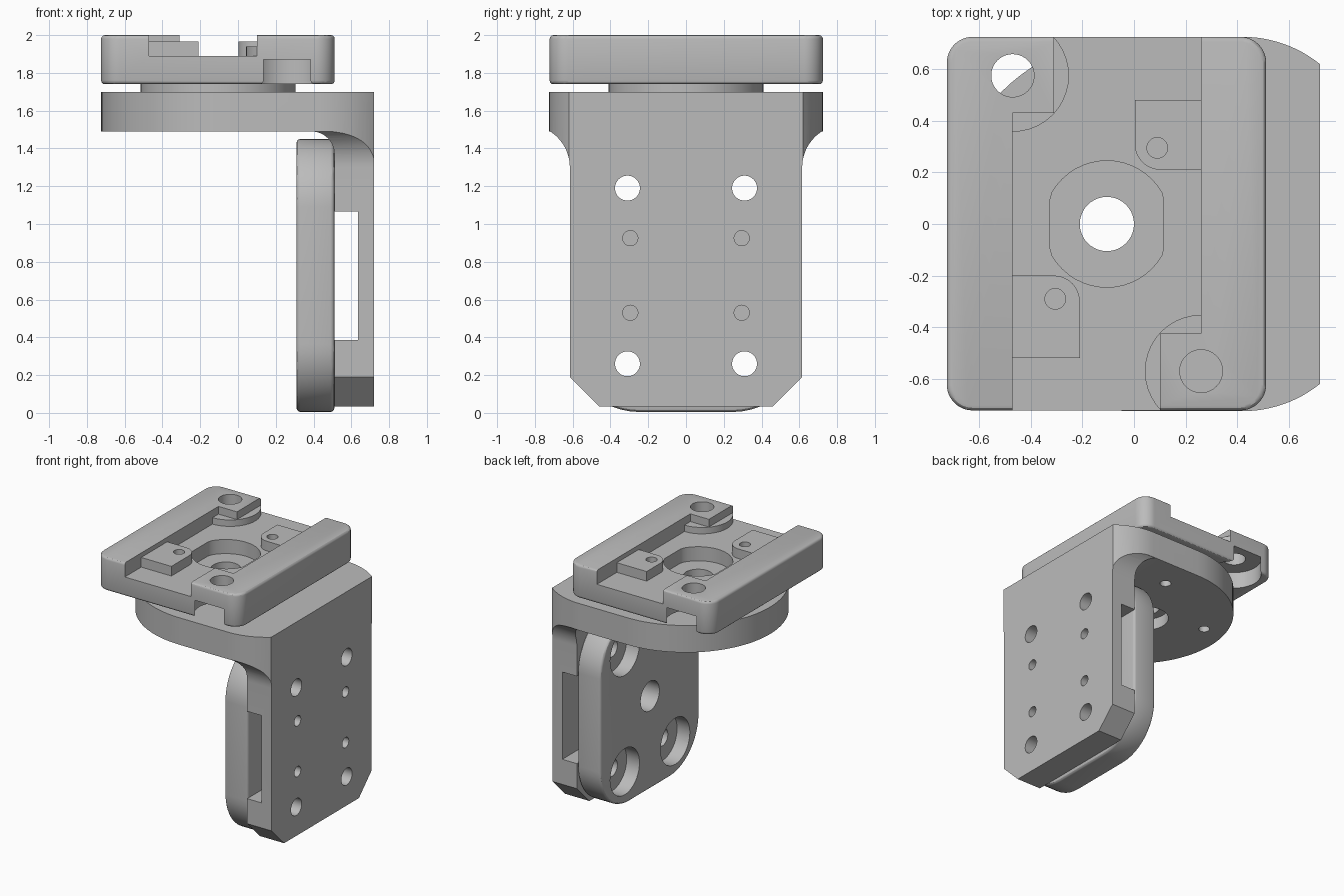
import bpy, bmesh, math

cube = bpy.data.objects.get("Cube")
if cube:
    bpy.data.objects.remove(cube, do_unlink=True)

metal = bpy.data.materials.new("grey metal")
metal.use_nodes = True
GREY = (0.5, 0.5, 0.5, 1)
metal.diffuse_color = GREY
metal.node_tree.nodes["Principled BSDF"].inputs["Base Color"].default_value = GREY


def arc(cu, cv, r, a0, a1, n=12):
    """Points on an arc, angles in degrees."""
    angles = [math.radians(a0 + (a1 - a0) * i / n) for i in range(n + 1)]
    return [(cu + r * math.cos(a), cv + r * math.sin(a)) for a in angles]


def circle(cu, cv, r, n=40):
    return arc(cu, cv, r, 0, 360, n)[:-1]


def rounded(u0, v0, u1, v1, radii):
    """Rectangle outline; radii from lower left, anticlockwise."""
    pts = []
    for (u, v, su, sv, a), r in zip(((u0, v0, 1, 1, 180), (u1, v0, -1, 1, 270),
                                     (u1, v1, -1, -1, 0), (u0, v1, 1, -1, 90)), radii):
        pts += arc(u + su * r, v + sv * r, r, a, a + 90) if r else [(u, v)]
    return pts


def prism(name, pts, lo, hi, axis="z"):
    """Extrude an outline: z uses (x, y), x uses (y, z), y uses (x, z)."""
    place = {"z": lambda u, v, w: (u, v, w), "x": lambda u, v, w: (w, u, v),
             "y": lambda u, v, w: (u, w, v)}[axis]
    bm = bmesh.new()
    rings = [[bm.verts.new(place(u, v, w)) for u, v in pts] for w in (lo, hi)]
    for ring in rings:
        bm.faces.new(ring)
    for i in range(len(pts)):
        j = (i + 1) % len(pts)
        bm.faces.new((rings[0][i], rings[0][j], rings[1][j], rings[1][i]))
    bmesh.ops.recalc_face_normals(bm, faces=bm.faces)
    mesh = bpy.data.meshes.new(name)
    bm.to_mesh(mesh)
    bm.free()
    mesh.materials.append(metal)
    obj = bpy.data.objects.new(name, mesh)
    bpy.context.collection.objects.link(obj)
    return obj


def activate(obj):
    bpy.ops.object.select_all(action="DESELECT")
    obj.select_set(True)
    bpy.context.view_layer.objects.active = obj


def combine(obj, tool, operation="DIFFERENCE"):
    mod = obj.modifiers.new("combine", "BOOLEAN")
    mod.operation, mod.solver, mod.object = operation, "EXACT", tool
    activate(obj)
    bpy.ops.object.modifier_apply(modifier=mod.name)
    bpy.data.objects.remove(tool, do_unlink=True)


def drill(obj, u, v, r, lo, hi, axis="z"):
    combine(obj, prism("cutter", circle(u, v, r), lo, hi, axis))


def soften(obj, width):
    mod = obj.modifiers.new("soften", "BEVEL")
    mod.width, mod.segments = width, 3
    mod.limit_method, mod.angle_limit = "ANGLE", math.radians(40)
    activate(obj)
    bpy.ops.object.modifier_apply(modifier=mod.name)


def finish(obj):
    activate(obj)
    bpy.ops.object.shade_smooth_by_angle(angle=math.radians(30))


PIVOT = -0.105
SCREWS = ((-0.47, 0.575), (0.26, -0.57))
BOLTS = [(y, z) for y in (-0.31, 0.31) for z in (0.26, 1.19)]

# Angle bracket: common volume of its front, side and plan outlines
front = [(-0.8, 1.49)] + arc(0.39, 1.37, 0.12, 90, 0) + [(0.51, 0.035), (0.72, 0.035), (0.72, 1.7), (-0.8, 1.7)]
bracket = prism("angle_bracket", front, -0.8, 0.8, "y")

half_side = [(0.46, 0.035), (0.615, 0.19)] + arc(0.84, 1.3, 0.225, 180, 122) + [(0.725, 1.49), (0.725, 1.8)]
side = half_side + [(-y, z) for y, z in reversed(half_side)]
combine(bracket, prism("side_outline", side, -1, 1, "x"), "INTERSECT")

corner = arc(0.42, 0.245, 0.48, 90, 51.3)
plan = arc(0, 0, 0.725, 90, 270, 48) + [(x, -y) for x, y in corner] + corner[::-1]
combine(bracket, prism("plan_outline", plan, -0.5, 2.5), "INTERSECT")

# Side slot, bolt holes and pin holes in the bracket
combine(bracket, prism("slot", rounded(0.4, 0.385, 0.635, 1.065, (0,) * 4), -1, 1, "y"))
for y, z in BOLTS:
    drill(bracket, y, z, 0.066, 0.45, 0.8, "x")
for y in (-0.295, 0.295):
    for z in (0.53, 0.925):
        drill(bracket, y, z, 0.04, 0.55, 0.8, "x")
drill(bracket, PIVOT, 0, 0.105, 1.4, 1.8)
drill(bracket, PIVOT, 0, 0.17, 1.4, 1.58)
for k in range(4):
    a = math.radians(72 + 90 * k)
    drill(bracket, -0.05 + 0.51 * math.cos(a), 0.51 * math.sin(a), 0.04, 1.4, 1.62)
finish(bracket)

# Rounded clamp plate with counterbored bolt holes
clamp = prism("clamp_plate", rounded(-0.61, 0.005, 0.61, 1.45, (0.36,) * 4), 0.31, 0.51, "x")
soften(clamp, 0.02)
for y, z in BOLTS:
    drill(clamp, y, z, 0.066, 0.2, 0.6, "x")
    drill(clamp, y, z, 0.18, 0.2, 0.42, "x")
drill(clamp, 0, 0.73, 0.115, 0.2, 0.6, "x")
finish(clamp)

# Swivel disc between bracket and head
swivel = prism("swivel_disc", circle(PIVOT, 0, 0.41, 64), 1.695, 1.745)
drill(swivel, PIVOT, 0, 0.105, 1.6, 1.8)
finish(swivel)

# Head block with rounded corners
head = prism("head_block", rounded(-0.725, -0.722, 0.512, 0.725, (0.1,) * 4), 1.74, 2.0)
soften(head, 0.02)

# Channel between the rails, leaving two end tabs, screw bosses and pads
channel_outline = [(-0.47, -0.9), (0.1, -0.9), (0.1, -0.425), (0.26, -0.425),
                   (0.26, 0.9), (-0.31, 0.9), (-0.31, 0.43), (-0.47, 0.43)]
channel = prism("channel", channel_outline, 1.89, 2.1)
for x, y in SCREWS:
    combine(channel, prism("boss", circle(x, y, 0.218), 1.8, 1.94))
combine(channel, prism("pad", rounded(0.003, 0.21, 0.4, 0.48, (0.1, 0, 0, 0)), 1.8, 1.965))
combine(channel, prism("pad", rounded(-0.6, -0.52, -0.21, -0.2, (0, 0, 0.1, 0)), 1.8, 1.965))
combine(head, channel)

# Pivot pocket with two flats, pivot hole, screw holes and pin holes
pocket = [(max(-0.325, min(0.115, x)), y) for x, y in circle(PIVOT, 0, 0.245, 48)]
combine(head, prism("pocket", pocket, 1.78, 1.92))
drill(head, PIVOT, 0, 0.105, 1.7, 1.9)
for x, y in SCREWS:
    drill(head, x, y, 0.083, 1.7, 2.1)
    drill(head, x, y, 0.197, 1.7, 1.87)
for x, y in ((0.09, 0.295), (-0.305, -0.29)):
    drill(head, x, y, 0.04, 1.85, 2.1)
finish(head)
